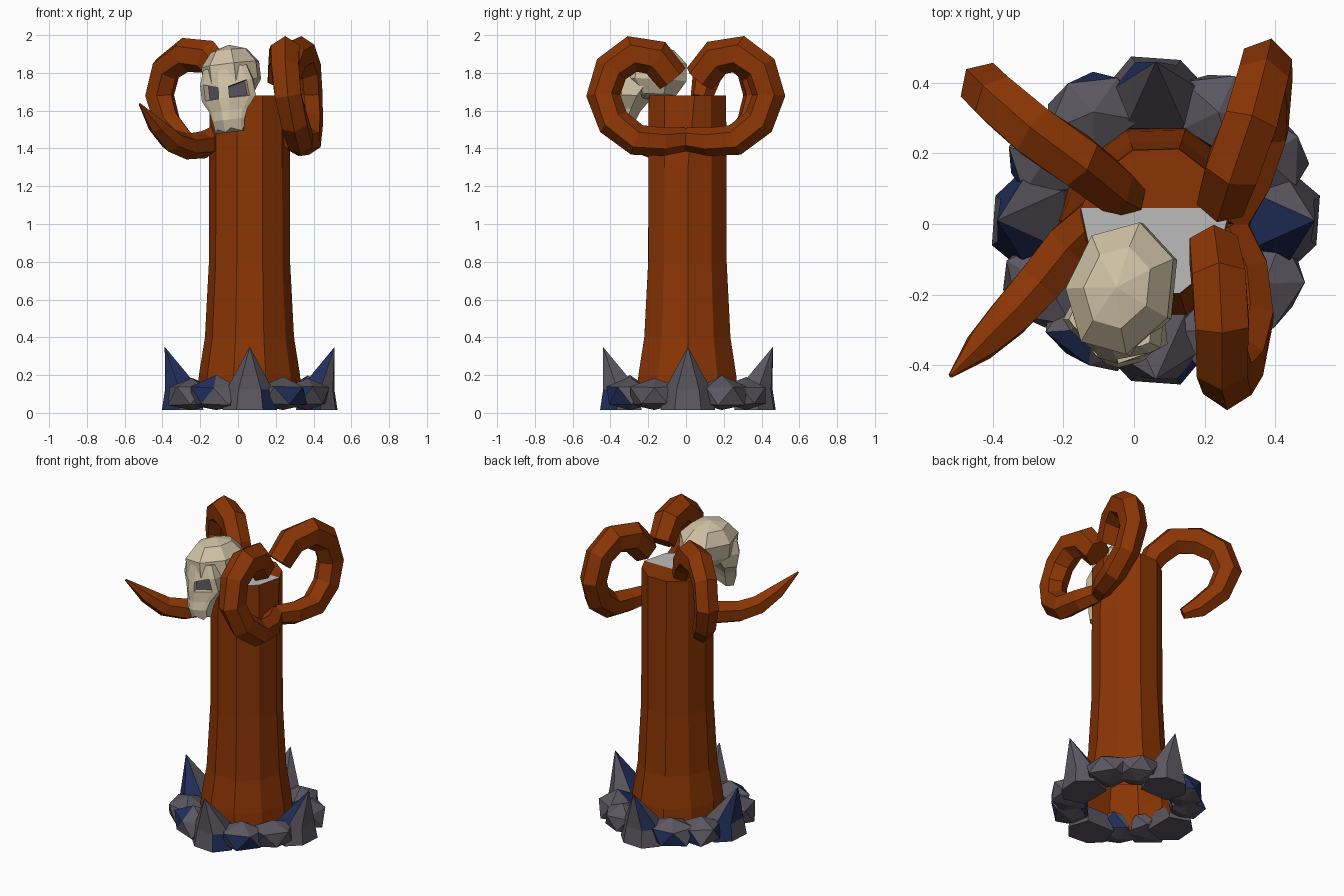
import bpy, bmesh, math, random
from mathutils import Vector, Matrix

if "Cube" in bpy.data.objects:
    bpy.data.objects.remove(bpy.data.objects["Cube"])

random.seed(4)


def mat(name, r, g, b):
    m = bpy.data.materials.new(name)
    m.diffuse_color = (r, g, b, 1)
    m.use_nodes = True
    m.node_tree.nodes["Principled BSDF"].inputs["Base Color"].default_value = m.diffuse_color
    return m


RUST = mat("rust_orange", 0.26, 0.036, 0.0015)
ROCK = mat("slate_grey", 0.105, 0.094, 0.118)
BLUE = mat("deep_blue", 0.015, 0.028, 0.105)
BONE = mat("bone", 0.63, 0.54, 0.38)
PALE = mat("pale_grey", 0.5, 0.5, 0.5)
CX, CY = 0.062, 0.01


def finish(bm, name, mats, recalc=True):
    if recalc:
        bmesh.ops.recalc_face_normals(bm, faces=bm.faces)
    me = bpy.data.meshes.new(name)
    bm.to_mesh(me)
    bm.free()
    for m in mats:
        me.materials.append(m)
    ob = bpy.data.objects.new(name, me)
    bpy.context.collection.objects.link(ob)
    return ob


def loft(bm, rings):
    """Join rings of points with quads; return vertex rings and rows of faces."""
    vr = [[bm.verts.new(p) for p in r] for r in rings]
    n = len(vr[0])
    rows = [[bm.faces.new((a[i], a[(i + 1) % n], b[(i + 1) % n], b[i])) for i in range(n)]
            for a, b in zip(vr, vr[1:])]
    return vr, rows


# Column: ten-sided flared trunk, open underneath, cap half pale and half rust
bm = bmesh.new()
N = 10
wob = [random.uniform(0.98, 1.04) for _ in range(N)]
rings = []
for z, r in [(0.04, 0.28), (0.2, 0.268), (0.4, 0.236), (0.8, 0.215), (1.3, 0.214), (1.68, 0.212)]:
    rings.append([(CX + r * wob[i] * math.cos(i * math.tau / N),
                   CY + r * wob[i] * math.sin(i * math.tau / N), z) for i in range(N)])
vr, _ = loft(bm, rings)
top = vr[-1]
for i in (0, N // 2):
    top[i].co.y += 0.035
bm.faces.new(top[:N // 2 + 1])
bm.faces.new(top[N // 2:] + top[:1]).material_index = 1
finish(bm, "column", [RUST, PALE], recalc=False)


# Horns: six-sided tubes swept along bent paths
def horn(name, path, radii, deep=1.25):
    pts = [Vector(p) for p in path]
    chord = pts[len(pts) // 2] - pts[0]
    normal = Vector((chord.y, -chord.x, 0)).normalized()
    bm = bmesh.new()
    rings = []
    for i, (p, r) in enumerate(zip(pts, radii)):
        t = (pts[min(i + 1, len(pts) - 1)] - pts[max(i - 1, 0)]).normalized()
        side = t.cross(normal).normalized()
        nor = side.cross(t)
        rings.append([p + r * (side * math.cos(a) * deep + nor * math.sin(a) * 1.12)
                      for a in (k * math.tau / 6 for k in range(6))])
    vr, _ = loft(bm, rings)
    bm.faces.new(vr[0])
    bm.faces.new(vr[-1])
    finish(bm, name, [RUST])


curl = [(0.0, 1.45), (0.12, 1.435), (0.26, 1.445), (0.385, 1.54), (0.438, 1.68),
        (0.395, 1.82), (0.285, 1.90), (0.16, 1.88), (0.07, 1.77)]
thick = [0.05, 0.06, 0.067, 0.07, 0.072, 0.074, 0.078, 0.078, 0.07]
back_x = [0.27, 0.33, 0.37, 0.375, 0.37, 0.36, 0.33, 0.28, 0.25]
front_x = [0.27, 0.32, 0.33, 0.30, 0.265, 0.25, 0.25, 0.24, 0.225]
horn("horn_back_right", [(x, y, z) for x, (y, z) in zip(back_x, curl)], thick)
horn("horn_front_right", [(x, -y, z) for x, (y, z) in zip(front_x, curl)], thick)
# this horn springs from the column top and its tip hangs free
horn("horn_back_left",
     [(-0.22, 0.19, 1.40), (-0.29, 0.25, 1.44), (-0.375, 0.34, 1.54),
      (-0.415, 0.38, 1.68), (-0.38, 0.345, 1.82), (-0.28, 0.26, 1.895), (-0.16, 0.18, 1.885),
      (-0.07, 0.11, 1.78), (-0.02, 0.08, 1.66)],
     [0.03, 0.055, 0.063, 0.068, 0.07, 0.074, 0.074, 0.068, 0.05])
horn("horn_front_left_broken",
     [(-0.10, 0.02, 1.47), (-0.18, -0.06, 1.42), (-0.27, -0.17, 1.41), (-0.35, -0.26, 1.44),
      (-0.43, -0.34, 1.52), (-0.52, -0.43, 1.635)], [0.06, 0.07, 0.065, 0.06, 0.045, 0.006], 1.05)

# Rock ring: low overlapping stones with four outward-leaning spikes
for k in range(12):
    a = k * math.tau / 12
    out = Vector((math.cos(a), math.sin(a), 0))
    tan = Vector((-out.y, out.x, 0))
    c = Vector((CX, CY, 0)) + out * 0.355
    bm = bmesh.new()
    if k % 3 == 0:
        name = "rock_spike"
        base = []
        for u, w in [(0.1, -0.07), (0.11, 0.07), (0.02, 0.145), (-0.11, 0.1),
                     (-0.11, -0.1), (0.02, -0.145)]:
            base.append(c + out * u + tan * w + Vector((0, 0, 0.015)))
        mid = [c + (p - c) * 0.85 + Vector((0, 0, 0.11)) for p in base]
        vr, _ = loft(bm, [base, mid])
        tip = bm.verts.new(c + out * 0.095 + Vector((0, 0, 0.35)))
        for i in range(6):
            bm.faces.new((vr[1][i], vr[1][(i + 1) % 6], tip))
        bm.faces.new(vr[0])
    else:
        name = "rock"
        bmesh.ops.create_icosphere(bm, subdivisions=1, radius=1)
        bmesh.ops.rotate(bm, verts=bm.verts, matrix=Matrix.Rotation(k * 1.3, 3, 'Z'))
        for v in bm.verts:
            s = random.uniform(0.9, 1.12)
            v.co = out * (v.co.x * 0.125 * s) + tan * (v.co.y * 0.145 * s) \
                + Vector((0, 0, v.co.z * 0.1 * s)) + c
            v.co.z = max(0.015, v.co.z + 0.09)
    bmesh.ops.recalc_face_normals(bm, faces=bm.faces)
    for f in bm.faces:   # blue mostly on the front and left sides
        n = f.normal
        if abs(n.z) < 0.8 and random.random() < (0.42 if n.y < 0.1 and n.x < 0.4 else 0.16):
            f.material_index = 1
    finish(bm, f"{name}_{k}", [ROCK, BLUE])

# Skull: faceted cranium and a tapering face with recessed sockets
place = (Matrix.Translation((-0.03, -0.185, 1.78)) @ Matrix.Rotation(math.radians(-16), 4, 'Z')
         @ Matrix.Rotation(math.radians(-7), 4, 'Y'))
bm = bmesh.new()
bmesh.ops.create_uvsphere(bm, u_segments=7, v_segments=5, radius=1)
for v in bm.verts:
    v.co = Vector((v.co.x * 0.163, v.co.y * 0.205, v.co.z * 0.15 + 0.02))
    if v.co.z < -0.05:
        v.co.y += 0.02
finish(bm, "skull_cranium", [BONE]).matrix_world = place

bm = bmesh.new()
cols = [-1, -0.82, -0.2, 0.2, 0.82, 1]
rings = []
# height, half width, front, back, curve at sides
for z, w, f, b, c in [(0.05, 0.12, -0.175, 0.0, 0.05), (-0.03, 0.145, -0.2, 0.02, 0.07),
                      (-0.115, 0.15, -0.195, -0.04, 0.08), (-0.18, 0.105, -0.21, -0.08, 0.06),
                      (-0.23, 0.09, -0.22, -0.1, 0.05), (-0.295, 0.08, -0.205, -0.12, 0.04)]:
    rings.append([(x * w, f + c * x * x, z) for x in cols] + [(w * 0.8, b, z), (-w * 0.8, b, z)])
vr, rows = loft(bm, rings)
# brow drops towards the nose, which juts out; the teeth are uneven
for i in (2, 3):
    vr[1][i].co.z -= 0.025
    vr[2][i].co.y -= 0.015
for i in (1, 3, 5):
    vr[-1][i].co.z += 0.02
bm.faces.new(vr[0])
bm.faces.new(vr[-1])
bmesh.ops.recalc_face_normals(bm, faces=bm.faces)
sockets = [rows[1][1], rows[1][3]]
ring = bmesh.ops.inset_individual(bm, faces=sockets, thickness=0.006, depth=-0.03)["faces"]
for f in sockets:
    f.material_index = 1
for f in ring:   # upper socket walls are blue
    if f.normal.z < -0.3:
        f.material_index = 2
finish(bm, "skull_face", [BONE, ROCK, BLUE]).matrix_world = place
